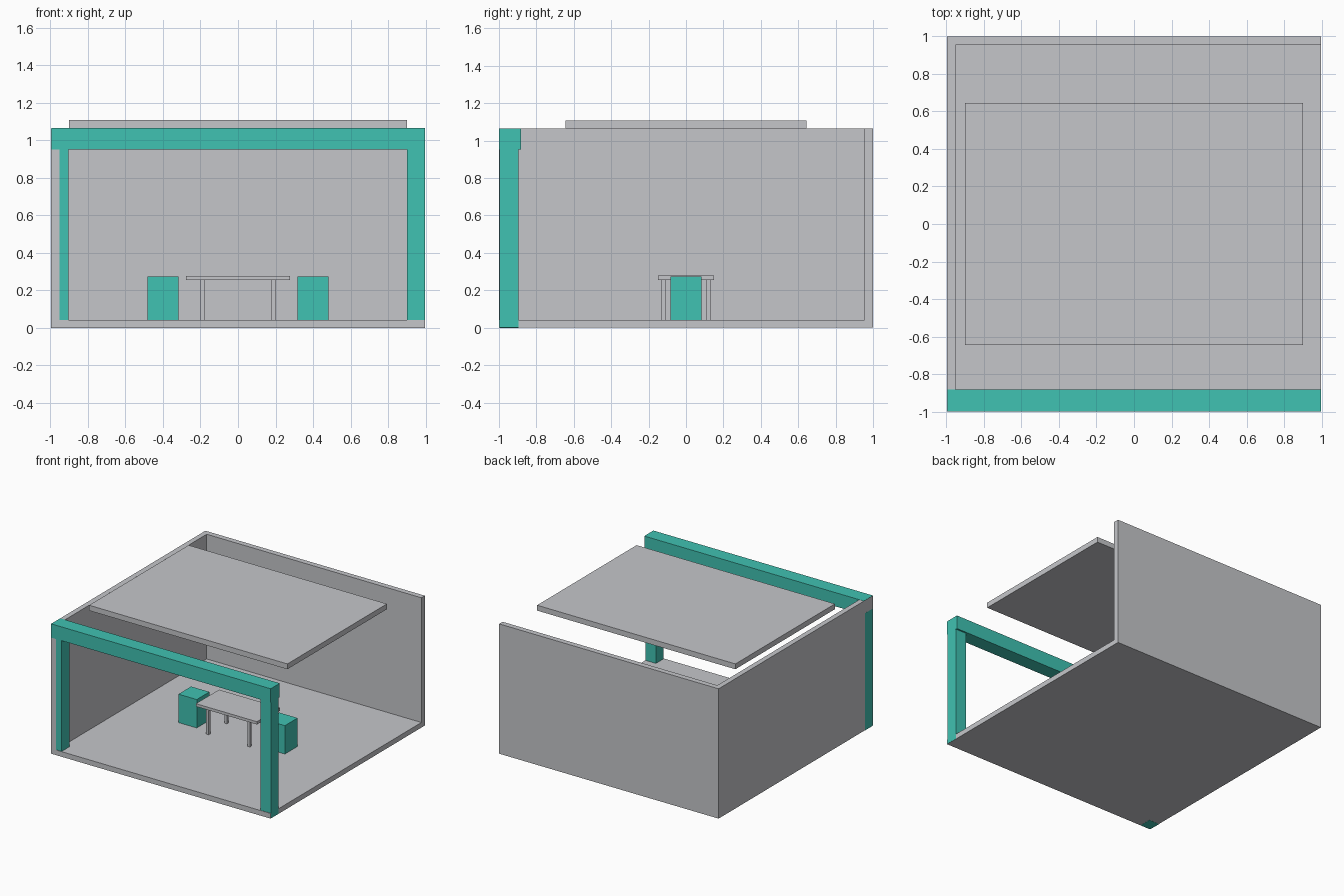
import bpy

if "Cube" in bpy.data.objects:
    bpy.data.objects.remove(bpy.data.objects["Cube"])


def material(name, color):
    m = bpy.data.materials.new(name)
    m.diffuse_color = (*color, 1.0)
    m.use_nodes = True
    m.node_tree.nodes["Principled BSDF"].inputs["Base Color"].default_value = m.diffuse_color
    return m


grey = material("light_grey", (0.558, 0.565, 0.591))
teal = material("teal", (0.051, 0.539, 0.445))


def box(name, x, y, z, mat):
    """Box from its (min, max) range on each axis."""
    bpy.ops.mesh.primitive_cube_add(size=1)
    ob = bpy.context.object
    ob.name = name
    ob.location = [(r[0] + r[1]) / 2 for r in (x, y, z)]
    ob.scale = [r[1] - r[0] for r in (x, y, z)]
    bpy.ops.object.transform_apply(location=True, rotation=False, scale=True)
    ob.data.materials.append(mat)
    return ob


W = 0.996        # half width
FLOOR = 0.042    # floor thickness
TOP = 1.065      # wall height

# Room shell: open at the front and on the right
box("floor", (-W, W), (-1, 1), (0, FLOOR), grey)
box("left_wall", (-W, -0.953), (-1, 1), (0, TOP), grey)
box("back_wall", (-W, W), (0.955, 1), (0, TOP), grey)

# Front frame; tiny offsets keep faces from coinciding with the shell
box("left_column", (-W - 0.0008, -0.903), (-0.996, -0.896), (-0.0008, 0.96), teal)
box("right_column", (0.90, W + 0.0008), (-0.996, -0.896), (0.001, 0.96), teal)
box("front_beam", (-W + 0.0008, W + 0.001), (-1.001, -0.883), (0.953, TOP + 0.001), teal)

# Floating roof panel
box("roof_panel", (-0.90, 0.90), (-0.645, 0.645), (1.064, 1.108), grey)

# Table
box("table_top", (-0.277, 0.277), (-0.15, 0.15), (0.255, 0.278), grey)
for sx, side in ((-1, "left"), (1, "right")):
    for sy, end in ((-1, "front"), (1, "back")):
        cx, cy = sx * 0.187, sy * 0.118
        box(f"table_leg_{end}_{side}", (cx - 0.012, cx + 0.012),
            (cy - 0.012, cy + 0.012), (FLOOR, 0.256), grey)

    # Block stool at each end of the table
    cx = sx * 0.40
    box(f"stool_{side}", (cx - 0.083, cx + 0.083), (-0.082, 0.082), (FLOOR, 0.275), teal)
